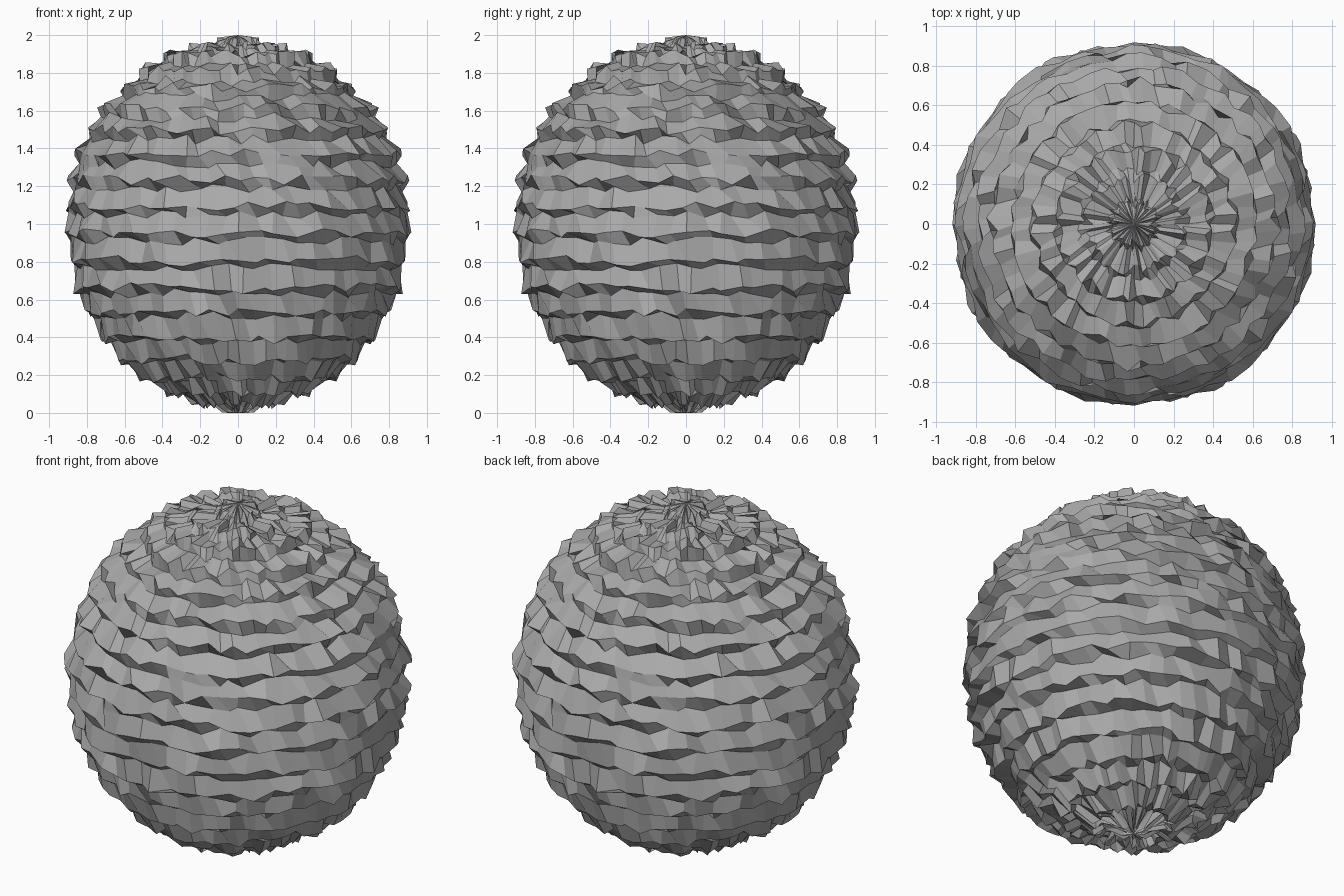
import bpy, bmesh, math, random

cube = bpy.data.objects.get("Cube")
if cube:
    bpy.data.objects.remove(cube, do_unlink=True)

SEGMENTS, RINGS, PERIOD = 64, 40, 16
random.seed(7)

# Plain grey material
grey = bpy.data.materials.new("grey")
grey.use_nodes = True
colour = (0.4, 0.4, 0.4, 1)
grey.diffuse_color = colour
grey.node_tree.nodes["Principled BSDF"].inputs["Base Color"].default_value = colour

# Rings of broken, shingle-like ledges, the jitter repeating on each quarter turn
bm = bmesh.new()
rows = []
for i in range(1, RINGS):
    lat = math.pi / 2 - math.pi * i / RINGS
    crest = i % 2
    jitter = [[random.uniform(-1, 1) for _ in range(3)] for _ in range(PERIOD)]
    row = []
    for s in range(SEGMENTS):
        out, turn, lift = jitter[s % PERIOD]
        base = 0.918 if crest else 0.878
        radius = base + 0.06 * math.sin(lat) ** 2 + 0.026 * out
        tilt = lat + 0.045 * math.cos(lat) + (-0.022 if crest else 0.012) + 0.03 * lift
        # Each ring is turned a little further, which makes the ledges swirl
        angle = 2 * math.pi * (s + 0.3 * turn + 0.3 * i) / SEGMENTS
        row.append(bm.verts.new((radius * math.cos(tilt) * math.cos(angle),
                                 radius * math.cos(tilt) * math.sin(angle),
                                 1 + radius * math.sin(tilt))))
    rows.append(row)

# Side faces and the two pointed poles
top = bm.verts.new((0, 0, 2))
bottom = bm.verts.new((0, 0, 0))
for s in range(SEGMENTS):
    n = (s + 1) % SEGMENTS
    bm.faces.new((top, rows[0][s], rows[0][n]))
    bm.faces.new((bottom, rows[-1][n], rows[-1][s]))
    for upper, lower in zip(rows, rows[1:]):
        bm.faces.new((upper[s], lower[s], lower[n], upper[n]))

mesh = bpy.data.meshes.new("rough_ball")
bm.to_mesh(mesh)
bm.free()
mesh.materials.append(grey)
ball = bpy.data.objects.new("rough_ball", mesh)
bpy.context.collection.objects.link(ball)
